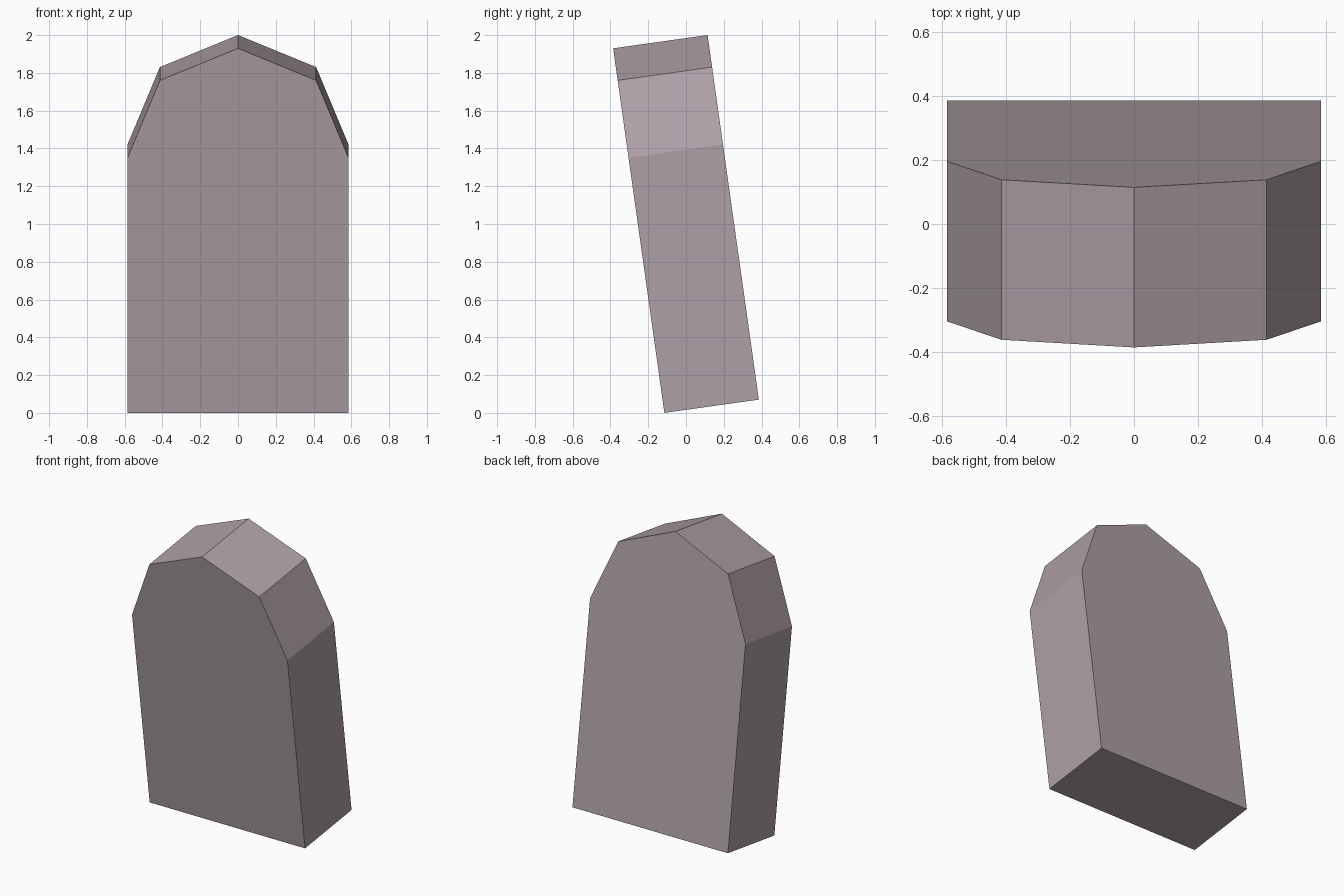
import bpy
import bmesh
from math import radians, sin, cos, pi
from mathutils import Matrix

cube = bpy.data.objects.get("Cube")
if cube:
    bpy.data.objects.remove(cube, do_unlink=True)

RADIUS, SHOULDER, DEPTH = 0.585, 1.364, 0.505
TILT = radians(8)

# Stone material
stone = bpy.data.materials.new("mauve_grey_stone")
stone.use_nodes = True
colour = (0.42, 0.35, 0.38, 1)
stone.diffuse_color = colour
stone.node_tree.nodes["Principled BSDF"].inputs["Base Color"].default_value = colour

# Arched front outline: straight sides with a four-sided round top
outline = [(-RADIUS, 0), (RADIUS, 0)]
outline += [(RADIUS * cos(i * pi / 4), SHOULDER + RADIUS * sin(i * pi / 4)) for i in range(5)]

bm = bmesh.new()
front = bm.faces.new([bm.verts.new((x, 0, z)) for x, z in outline])

# Thicken towards the back
extruded = bmesh.ops.extrude_face_region(bm, geom=[front], use_keep_orig=True)
back_verts = [v for v in extruded["geom"] if isinstance(v, bmesh.types.BMVert)]
bmesh.ops.translate(bm, verts=back_verts, vec=(0, DEPTH, 0))

# Lean the slab forward, with its front bottom edge on the ground
bmesh.ops.rotate(bm, verts=bm.verts, cent=(0, 0, 0), matrix=Matrix.Rotation(TILT, 3, "X"))
ys = [v.co.y for v in bm.verts]
bmesh.ops.translate(bm, verts=bm.verts, vec=(0, -(min(ys) + max(ys)) / 2, 0))
bmesh.ops.recalc_face_normals(bm, faces=bm.faces)

mesh = bpy.data.meshes.new("leaning_stone_slab")
bm.to_mesh(mesh)
bm.free()
mesh.materials.append(stone)
slab = bpy.data.objects.new("leaning_stone_slab", mesh)
bpy.context.collection.objects.link(slab)
